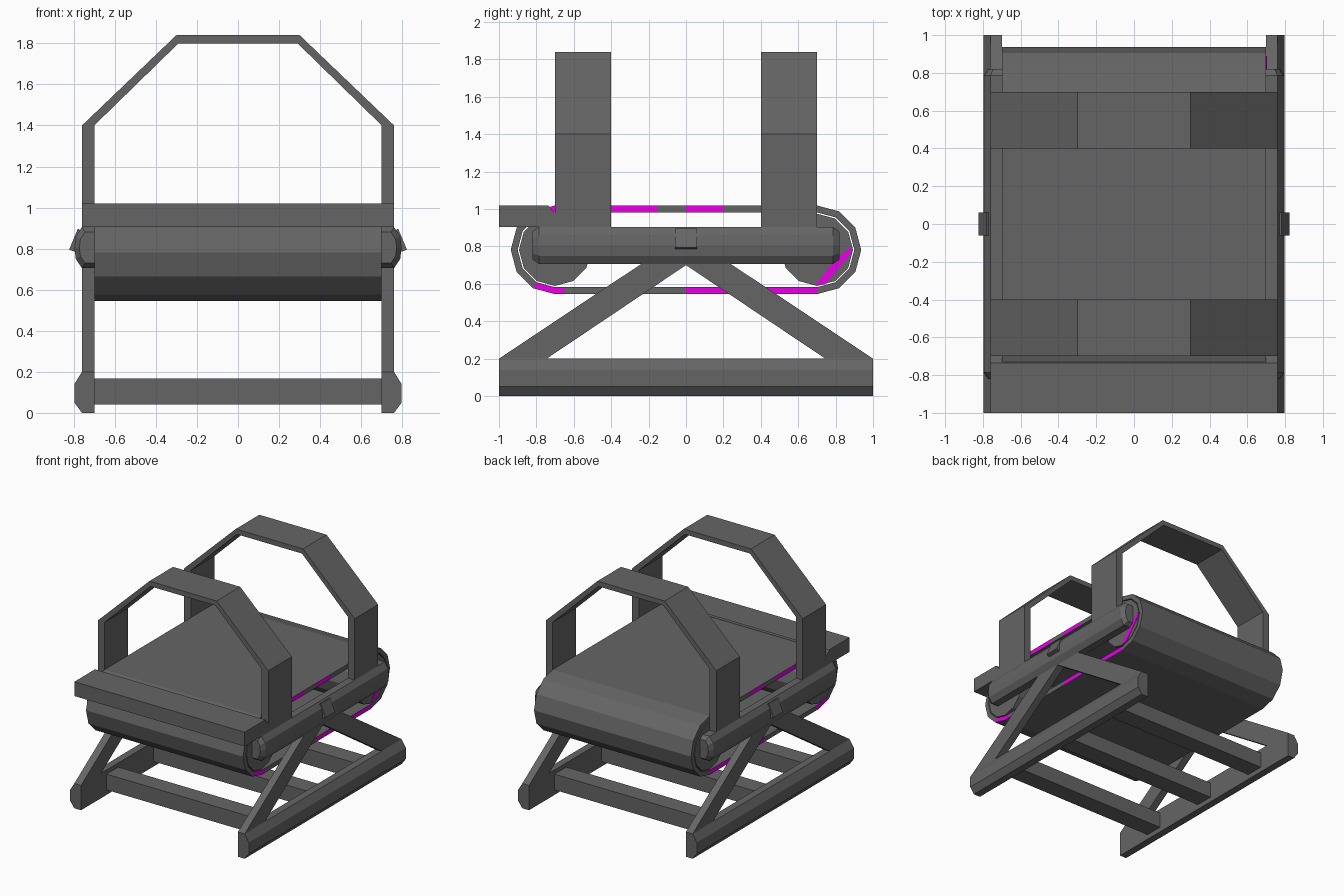
import bpy, bmesh, math

if "Cube" in bpy.data.objects:
    bpy.data.objects.remove(bpy.data.objects["Cube"])


def material(name, col):
    m = bpy.data.materials.new(name)
    m.diffuse_color = (*col, 1)
    m.use_nodes = True
    m.node_tree.nodes["Principled BSDF"].inputs["Base Color"].default_value = m.diffuse_color
    return m


GREY = material("dark grey", (0.13, 0.13, 0.13))
PINK = material("magenta", (1.0, 0.0, 1.0))


def finish(bm, name, mats):
    bmesh.ops.recalc_face_normals(bm, faces=bm.faces)
    me = bpy.data.meshes.new(name)
    bm.to_mesh(me)
    bm.free()
    for m in mats:
        me.materials.append(m)
    ob = bpy.data.objects.new(name, me)
    bpy.context.collection.objects.link(ob)
    return ob


def loft(name, rings, mat=GREY):
    """Skin matching rings of 3D points and cap both ends."""
    bm = bmesh.new()
    vs = [[bm.verts.new(p) for p in r] for r in rings]
    n = len(rings[0])
    for a, b in zip(vs, vs[1:]):
        for i in range(n):
            j = (i + 1) % n
            bm.faces.new((a[i], a[j], b[j], b[i]))
    bm.faces.new(vs[0])
    bm.faces.new(vs[-1])
    return finish(bm, name, [mat])


def prism_x(name, pts, x0, x1, mat=GREY):
    return loft(name, [[(x, y, z) for y, z in pts] for x in (x0, x1)], mat)


def prism_y(name, pts, y0, y1, mat=GREY):
    return loft(name, [[(x, y, z) for x, z in pts] for y in (y0, y1)], mat)


CZ, CY, W = 0.782, 0.70, 0.70      # roller height, roller offset, half width

# belt: hollow loop with partly magenta edges


def belt_loop(r):
    pts = [(y, CZ + r) for y in (-0.15, 0, 0.2)]
    pts += [(CY + r * math.sin(math.radians(a)), CZ + r * math.cos(math.radians(a)))
            for a in range(0, 181, 30)]
    pts += [(y, CZ - r) for y in (0, -0.65)]
    pts += [(-CY - r * math.sin(math.radians(a)), CZ - r * math.cos(math.radians(a)))
            for a in range(0, 181, 30)]
    return pts


def edge_is_pink(y, z):
    if z > CZ + 0.17:
        return -0.8 < y < -0.15 or 0 < y < 0.2
    if z < CZ - 0.17:
        return 0 < y < 0.72 or -0.8 < y < -0.65
    return False


bm = bmesh.new()
rings = [[bm.verts.new((x, y, z)) for y, z in belt_loop(r)]
         for x, r in ((-W, 0.2), (-W, 0.237), (W, 0.237), (W, 0.2))]
n = len(rings[0])
for k in range(4):
    a, b = rings[k], rings[(k + 1) % 4]
    for i in range(n):
        j = (i + 1) % n
        f = bm.faces.new((a[i], a[j], b[j], b[i]))
        c = f.calc_center_median()
        if k in (0, 2) and edge_is_pink(c.y, c.z):
            f.material_index = 1
finish(bm, "belt", [GREY, PINK])

# rollers inside the belt
for end, s in (("front", -1), ("back", 1)):
    prism_x(end + "_roller",
            [(s * CY + 0.193 * math.cos(k * math.pi / 6), CZ + 0.193 * math.sin(k * math.pi / 6))
             for k in range(12)], -W, W)

# painted patch on the back roller's end
prism_x("roller_patch", [(0.69, 0.592), (0.745, 0.598), (0.89, 0.77), (0.885, 0.80), (0.80, 0.73)],
        0.699, 0.703, PINK)

# front plate
prism_x("front_plate", [(-1, 0.905), (-1, 1.02), (-0.737, 1.02), (-0.70, 0.975), (-0.70, 0.905)],
        -0.76, 0.76)

# two arches over the belt
arch = [(0.70, 0.90), (0.76, 0.90), (0.76, 1.40), (0.30, 1.84), (-0.30, 1.84), (-0.76, 1.40),
        (-0.76, 0.90), (-0.70, 0.90), (-0.70, 1.40), (-0.29, 1.80), (0.29, 1.80), (0.70, 1.40)]
prism_y("front_arch", arch, -0.70, -0.40)
prism_y("back_arch", arch, 0.40, 0.70)

# side parts, mirrored left and right
for side, s in (("left", -1), ("right", 1)):
    # frame tube with tapered ends
    tube = [(0.70, 0.705), (0.76, 0.705), (0.79, 0.75), (0.797, 0.805), (0.79, 0.86),
            (0.76, 0.905), (0.70, 0.905)]
    loft(side + "_frame_tube",
         [[(s * (0.70 + (x - 0.70) * k), y, 0.805 + (z - 0.805) * k) for x, z in tube]
          for y, k in ((-0.82, 0.75), (-0.785, 1), (0.785, 1), (0.82, 0.75))])
    # tilted bracket on the tube
    prism_y(side + "_bracket",
            [(s * x, z) for x, z in ((0.75, 0.88), (0.78, 0.897), (0.823, 0.795), (0.78, 0.78))],
            -0.06, 0.06)
    # ground rail
    prism_y(side + "_ground_rail",
            [(s * x, z) for x, z in ((0.70, 0), (0.76, 0), (0.797, 0.05), (0.797, 0.14),
                                     (0.76, 0.20), (0.70, 0.20))], -1, 1)
    # A-shaped legs
    prism_x(side + "_legs",
            [(-1, 0.20), (-0.24, 0.706), (0, 0.706), (0.24, 0.706), (1, 0.20),
             (0.745, 0.20), (0, 0.70), (-0.745, 0.20)], s * 0.70, s * 0.76)

# cross bars between the ground rails
for name, y in (("front", -0.6), ("middle", 0.0), ("back", 0.6)):
    prism_y(name + "_cross_bar", [(-0.70, 0.04), (0.70, 0.04), (0.70, 0.167), (-0.70, 0.167)],
            y - 0.075, y + 0.075)
